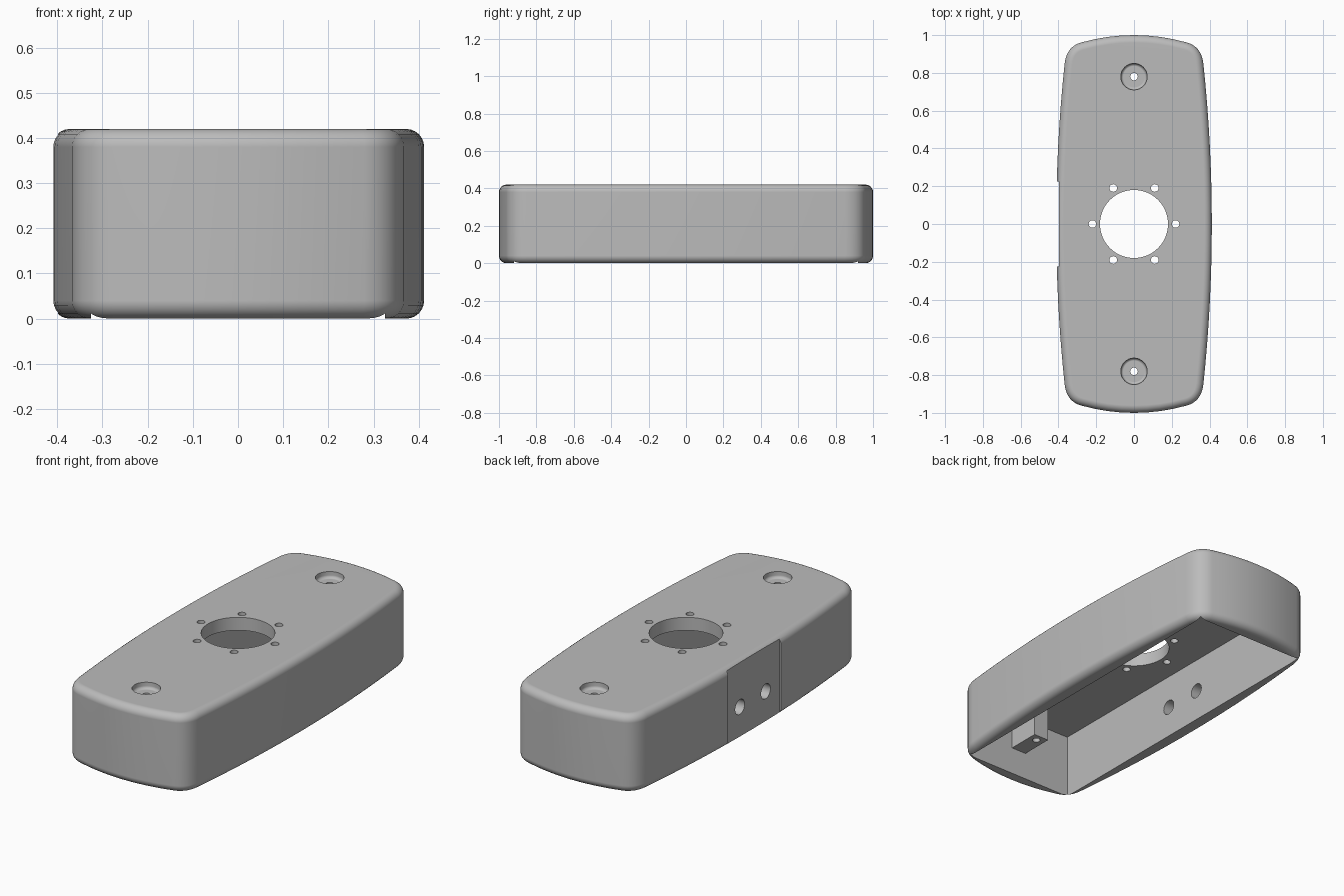
import bpy, bmesh, math
from mathutils import Vector

cube = bpy.data.objects.get("Cube")
if cube:
    bpy.data.objects.remove(cube, do_unlink=True)

HEIGHT, FILLET, CEILING = 0.42, 0.04, 0.35

grey = bpy.data.materials.new("light grey")
grey.use_nodes = True
grey.diffuse_color = (0.5, 0.5, 0.5, 1)
grey.node_tree.nodes["Principled BSDF"].inputs["Base Color"].default_value = (0.5, 0.5, 0.5, 1)


def make_object(name, bm):
    bmesh.ops.recalc_face_normals(bm, faces=bm.faces)
    mesh = bpy.data.meshes.new(name)
    bm.to_mesh(mesh)
    bm.free()
    mesh.materials.append(grey)
    obj = bpy.data.objects.new(name, mesh)
    bpy.context.collection.objects.link(obj)
    return obj


def box(name, low, high):
    bm = bmesh.new()
    bmesh.ops.create_cube(bm, size=1)
    low, high = Vector(low), Vector(high)
    for v in bm.verts:
        v.co = (low + high) / 2 + v.co * (high - low)
    return make_object(name, bm)


def lathe(name, profile, centre, axis="Z", sides=32):
    """Closed solid from (radius, height) rings around an axis."""
    bm = bmesh.new()
    rings = []
    for r, h in profile:
        ring = []
        for i in range(sides):
            a = math.tau * i / sides
            p = (r * math.cos(a), r * math.sin(a), h)
            if axis == "X":
                p = (p[2], p[0], p[1])
            ring.append(bm.verts.new(Vector(p) + Vector(centre)))
        rings.append(ring)
    for lower, upper in zip(rings, rings[1:]):
        for i in range(sides):
            j = (i + 1) % sides
            bm.faces.new((lower[i], lower[j], upper[j], upper[i]))
    bm.faces.new(rings[0])
    bm.faces.new(rings[-1])
    return make_object(name, bm)


def combine(body, tool, operation="DIFFERENCE"):
    mod = body.modifiers.new("cut", "BOOLEAN")
    mod.operation, mod.solver, mod.object = operation, "EXACT", tool
    bpy.context.view_layer.objects.active = body
    bpy.ops.object.modifier_apply(modifier=mod.name)
    bpy.data.objects.remove(tool, do_unlink=True)


# Bowed outline: one quarter, then mirrored round
def side_x(y):
    return 0.412 - 0.062 * y * y


def end_y(x):
    return 1 - 0.5 * x * x


side_end = Vector((side_x(0.85), 0.85))
cap_start = Vector((0.28, end_y(0.28)))
corner = Vector((0.356, 0.94))
quarter = [Vector((side_x(0.85 * i / 8), 0.85 * i / 8)) for i in range(8)]
for i in range(9):
    t = i / 8
    quarter.append(side_end * (1 - t) ** 2 + corner * 2 * t * (1 - t) + cap_start * t * t)
quarter += [Vector((x, end_y(x))) for x in (0.21, 0.14, 0.07, 0)]
half = quarter + [Vector((-p.x, p.y)) for p in reversed(quarter[:-1])]
outline = half + [-p for p in half[1:-1]]

# Outer shell with rounded top and bottom edges
bm = bmesh.new()
base = bm.faces.new([bm.verts.new((p.x, p.y, 0)) for p in outline])
extruded = bmesh.ops.extrude_face_region(bm, geom=[base])["geom"]
for v in extruded:
    if isinstance(v, bmesh.types.BMVert):
        v.co.z = HEIGHT
bmesh.ops.recalc_face_normals(bm, faces=bm.faces)
rim = [e for e in bm.edges if abs(e.verts[0].co.z - e.verts[1].co.z) < 0.001]
bmesh.ops.bevel(bm, geom=rim, offset=FILLET, segments=6, profile=0.5, affect="EDGES")
housing = make_object("housing", bm)

# Open cavity underneath, with a screw post on each end wall
combine(housing, box("cavity", (-0.325, -0.92, -0.1), (0.325, 0.92, CEILING)))
for s in (-1, 1):
    ends = sorted((s * 0.74, s * 0.94))
    combine(housing, box("screw_post", (-0.045, ends[0], 0.15), (0.045, ends[1], CEILING + 0.02)), "UNION")

# Recessed screw seats and their holes
for s in (-1, 1):
    seat = [(0.056, 0.385), (0.062, 0.387), (0.068, 0.393), (0.07, 0.4), (0.07, 0.5)]
    combine(housing, lathe("screw_seat", seat, (0, s * 0.78, 0)))
    combine(housing, lathe("screw_hole", [(0.02, 0.05), (0.02, 0.5)], (0, s * 0.78, 0), sides=20))

# Central opening with six fixing holes
combine(housing, lathe("opening", [(0.18, 0.3), (0.18, 0.5)], (0, 0, 0), sides=64))
for i in range(6):
    a = math.tau * i / 6
    place = (0.22 * math.cos(a), 0.22 * math.sin(a), 0)
    combine(housing, lathe("fixing_hole", [(0.02, 0.3), (0.02, 0.5)], place, sides=20))

# Flat panel on one side with two cable holes
combine(housing, box("side_flat", (-0.5, -0.225, -0.1), (-0.398, 0.225, 0.5)))
for y in (-0.11, 0.11):
    combine(housing, lathe("cable_hole", [(0.04, -0.5), (0.04, -0.25)], (0, y, 0.17), "X"))

# Smooth curves, crisp edges
bpy.ops.object.select_all(action="DESELECT")
housing.select_set(True)
bpy.context.view_layer.objects.active = housing
bpy.ops.object.shade_smooth_by_angle(angle=math.radians(30))
weighted = housing.modifiers.new("weighted normals", "WEIGHTED_NORMAL")
weighted.keep_sharp = True
